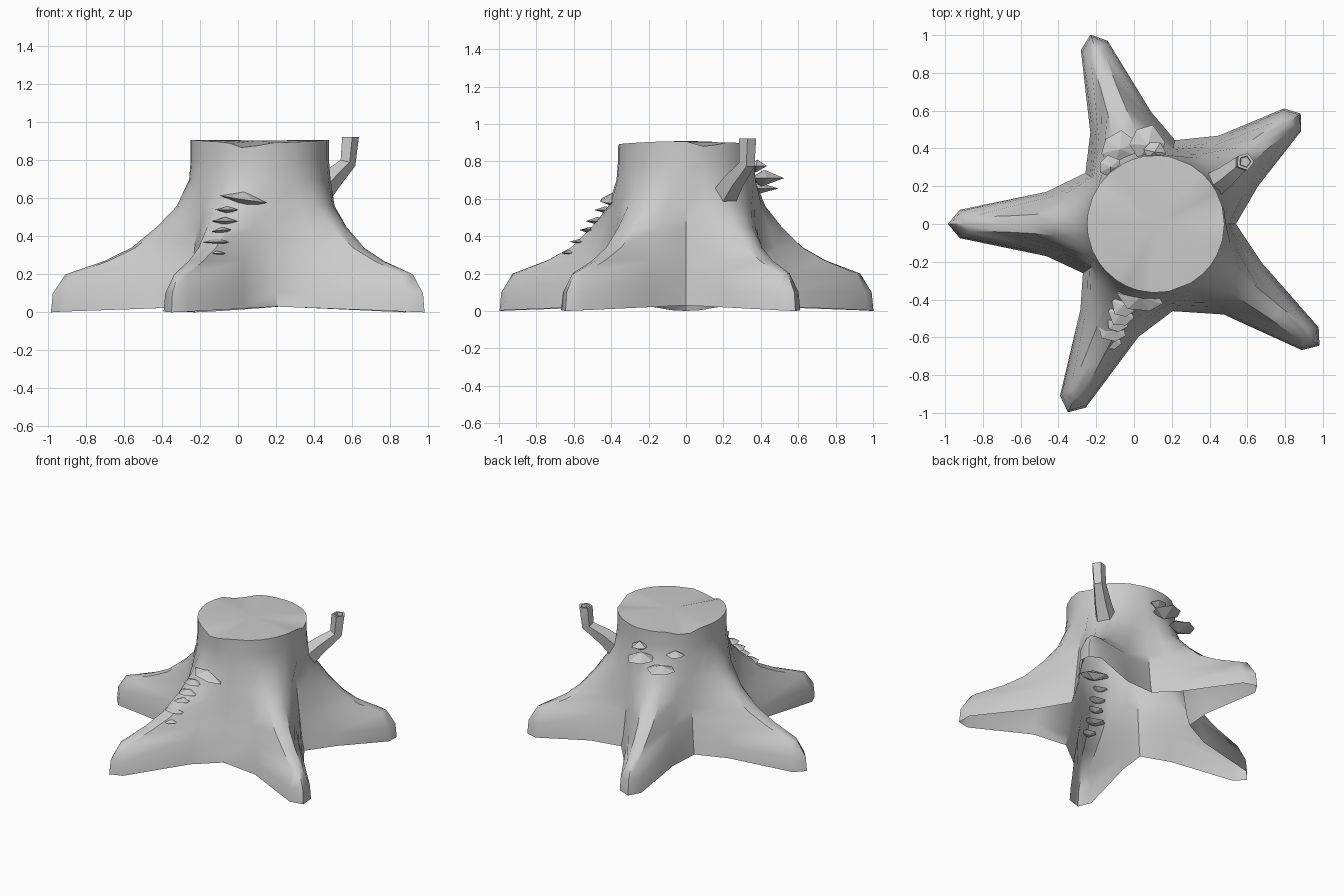
import bpy, math
from math import sin, cos, radians, pi
from mathutils import Vector

if "Cube" in bpy.data.objects:
    bpy.data.objects.remove(bpy.data.objects["Cube"])

CX = 0.115  # trunk axis


def add_mesh(name, verts, faces, smooth=None):
    me = bpy.data.meshes.new(name)
    me.from_pydata(verts, [], faces)
    me.update()
    ob = bpy.data.objects.new(name, me)
    bpy.context.collection.objects.link(ob)
    if smooth:
        bpy.ops.object.select_all(action='DESELECT')
        ob.select_set(True)
        bpy.context.view_layer.objects.active = ob
        bpy.ops.object.shade_smooth_by_angle(angle=radians(smooth))
    return ob


def bridge(rings, n):
    return [(r * n + i, r * n + (i + 1) % n, (r + 1) * n + (i + 1) % n, (r + 1) * n + i)
            for r in range(rings - 1) for i in range(n)]


# Roots: (direction, length, angle and radius of the valley that follows)
ROOTS = [(-36.6, 1.08, 0, 0.425), (37.3, 0.965, 77, 0.455), (109, 1.06, 144, 0.46),
         (180, 1.10, 214, 0.465), (245, 1.10, 281, 0.47)]
# Contours: z, tip reach, tip side reach/width, root base reach/width, valley scale
LEVELS = [(0.00, 1.06, 1.00, 0.075, 0.57, 0.17, 1.00),
          (0.10, 1.05, 0.99, 0.070, 0.56, 0.16, 0.96),
          (0.20, 0.985, 0.95, 0.038, 0.53, 0.15, 0.93),
          (0.27, 0.79, 0.77, 0.042, 0.50, 0.145, 0.91),
          (0.34, 0.66, 0.64, 0.050, 0.46, 0.145, 0.89),
          (0.45, 0.535, 0.52, 0.060, 0.415, 0.15, 0.86),
          (0.56, 0.435, 0.425, 0.070, 0.375, 0.155, 0.83)]


def contour(z, tip, su, sw, mu, mw, vs):
    ring = []
    for ang, length, va, vr in ROOTS:
        a = radians(ang)
        for u, v, lift in ((mu, -mw, 0.02), (su, -sw, 0.004), (tip, 0, 0),
                           (su, sw, 0.004), (mu, mw, 0.02)):
            u *= 1 + (length / 1.06 - 1) * min(max((u - 0.4) / 0.4, 0), 1)
            ring.append((CX + u * cos(a) - v * sin(a), u * sin(a) + v * cos(a),
                         z + (lift if z == 0 else 0)))
        ring.append((CX + vr * vs * cos(radians(va)), vr * vs * sin(radians(va)),
                     z + (0.03 if z == 0 else 0)))
    return ring


# Trunk flowing into five roots, open underneath
verts = [p for lv in LEVELS for p in contour(*lv)]
N = 30
base = verts[-N:]
angles = [math.atan2(p[1], p[0] - CX) for p in base]
for z, r in ((0.70, 0.372), (0.80, 0.364), (0.90, 0.364)):
    for a in angles:
        dip = -0.03 * max(0, sin(3 * a + 0.6)) ** 6 + 0.008 * cos(2 * a) if z == 0.9 else 0
        verts.append((CX + r * cos(a), r * sin(a), z + dip))
add_mesh("stump_trunk_and_roots", verts, bridge(len(LEVELS) + 3, N), 40)

# Cut top, slightly uneven
rim = verts[-N:]
add_mesh("cut_top", rim + [(CX, 0, 0.905)],
         [(i, (i + 1) % N, N) for i in range(N)], 30)

# Broken side branch with a hollow end
path = [((0.41, 0.20, 0.61), 0.075), ((0.49, 0.255, 0.70), 0.06),
        ((0.575, 0.325, 0.785), 0.045), ((0.588, 0.33, 0.922), 0.048),
        ((0.588, 0.33, 0.922), 0.032), ((0.588, 0.33, 0.90), 0.028)]
dirs = [(0.6, 0.4, 0.7), (0.6, 0.4, 0.7), (0.3, 0.2, 0.9)] + [(0, 0, 1)] * 3
bv = []
for (c, r), d in zip(path, dirs):
    d = Vector(d).normalized()
    side = d.cross(Vector((-0.56, 0.83, 0))).normalized()
    up = d.cross(side)
    bv += [Vector(c) + r * (cos(k * 2 * pi / 5) * side + sin(k * 2 * pi / 5) * up)
           for k in range(5)]
add_mesh("side_branch", bv, bridge(len(path), 5) + [tuple(range(25, 30))], 25)


# Bracket fungus: faceted shelf with thin rim and pointed top and underside
def bracket(name, loc, heading, width, depth, height, tilt=0.0):
    a = radians(heading)
    out, side = Vector((cos(a), sin(a), 0)), Vector((-sin(a), cos(a), 0))
    outline = [(-0.5, 0.5), (-0.42, -0.2), (0, -0.5), (0.42, -0.2), (0.5, 0.4), (0, 0.65)]
    outline = [(-0.5, -0.1), (-0.3, -0.5), (0.3, -0.5), (0.5, 0.0), (0.25, 0.42), (-0.22, 0.5)]
    c = Vector(loc)
    vs = [c + side * (s * width) + out * (o * depth) + Vector((0, 0, tilt * s * width))
          for s, o in outline]
    vs += [c - out * depth * 0.1 + Vector((0, 0, height * 0.5)),
           c - out * depth * 0.2 - Vector((0, 0, height * 0.5))]
    fs = [(i, (i + 1) % 6, 6) for i in range(6)] + [((i + 1) % 6, i, 7) for i in range(6)]
    add_mesh(name, vs, fs)


FUNGI = [  # front root
    ((0.03, -0.40, 0.595), -100, 0.25, 0.12, 0.08, -0.15),
    ((-0.06, -0.44, 0.54), -110, 0.13, 0.10, 0.04, 0),
    ((-0.07, -0.485, 0.48), -100, 0.14, 0.11, 0.045, 0),
    ((-0.09, -0.52, 0.43), -115, 0.12, 0.10, 0.04, 0.1),
    ((-0.12, -0.565, 0.37), -110, 0.16, 0.11, 0.04, 0),
    ((-0.12, -0.62, 0.31), -105, 0.11, 0.09, 0.04, 0),
    # back root
    ((0.07, 0.435, 0.71), 98, 0.19, 0.17, 0.09, 0),
    ((-0.08, 0.41, 0.655), 112, 0.20, 0.15, 0.06, 0),
    ((0.11, 0.39, 0.775), 85, 0.12, 0.09, 0.07, 0),
    ((-0.13, 0.31, 0.74), 128, 0.12, 0.10, 0.06, 0)]
for i, f in enumerate(FUNGI):
    bracket(f"bracket_fungus_{i + 1}", *f)
